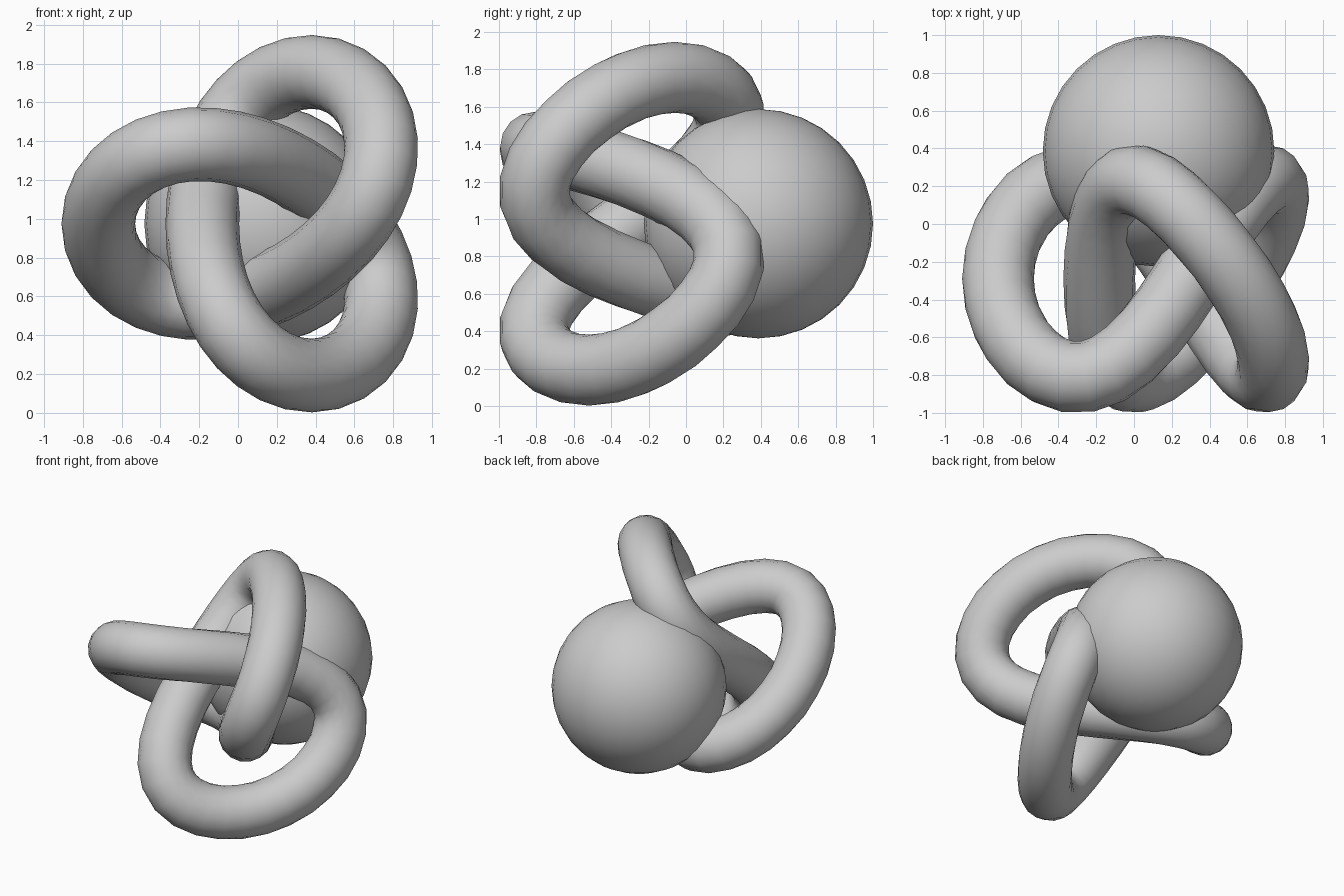
import bpy, bmesh
from math import sin, cos, tau
from mathutils import Vector

if "Cube" in bpy.data.objects:
    bpy.data.objects.remove(bpy.data.objects["Cube"])

CX, CZ = 0.13, 0.975      # shared centre line of knot and ball
A, B, C = 0.582, 0.245, 0.023   # harmonics of the three-lobed outline
DEPTH, TUBE = 0.517, 0.19
RINGS, SIDES = 72, 16


def knot_point(t):
    """Trefoil centre line, with its axis along y."""
    return Vector((CX - A * cos(2 * t) - B * cos(t) - C * cos(5 * t),
                   -0.29 - DEPTH * (sin(3 * t) - 0.067 * sin(6 * t)),
                   CZ + A * sin(2 * t) - B * sin(t) + C * sin(5 * t)))


# Trefoil knot: round section swept along the closed path
bm = bmesh.new()
rings = []
for i in range(RINGS):
    t = tau * i / RINGS
    tangent = (knot_point(t + 0.001) - knot_point(t - 0.001)).normalized()
    u = tangent.cross(Vector((0, 1, 0))).normalized()
    v = tangent.cross(u)
    rings.append([bm.verts.new(knot_point(t) + TUBE * (u * cos(a) + v * sin(a)))
                  for a in (tau * j / SIDES for j in range(SIDES))])
for i in range(RINGS):
    r0, r1 = rings[i], rings[(i + 1) % RINGS]
    for j in range(SIDES):
        k = (j + 1) % SIDES
        bm.faces.new((r0[j], r0[k], r1[k], r1[j])).smooth = True
bmesh.ops.recalc_face_normals(bm, faces=bm.faces)
mesh = bpy.data.meshes.new("trefoil_knot")
bm.to_mesh(mesh)
bm.free()
bpy.context.collection.objects.link(bpy.data.objects.new("trefoil_knot", mesh))

# Ball behind the knot
bpy.ops.mesh.primitive_uv_sphere_add(segments=32, ring_count=16, radius=0.613,
                                     location=(CX, 0.387, CZ))
ball = bpy.context.object
ball.name = "ball"
bpy.ops.object.shade_smooth()
